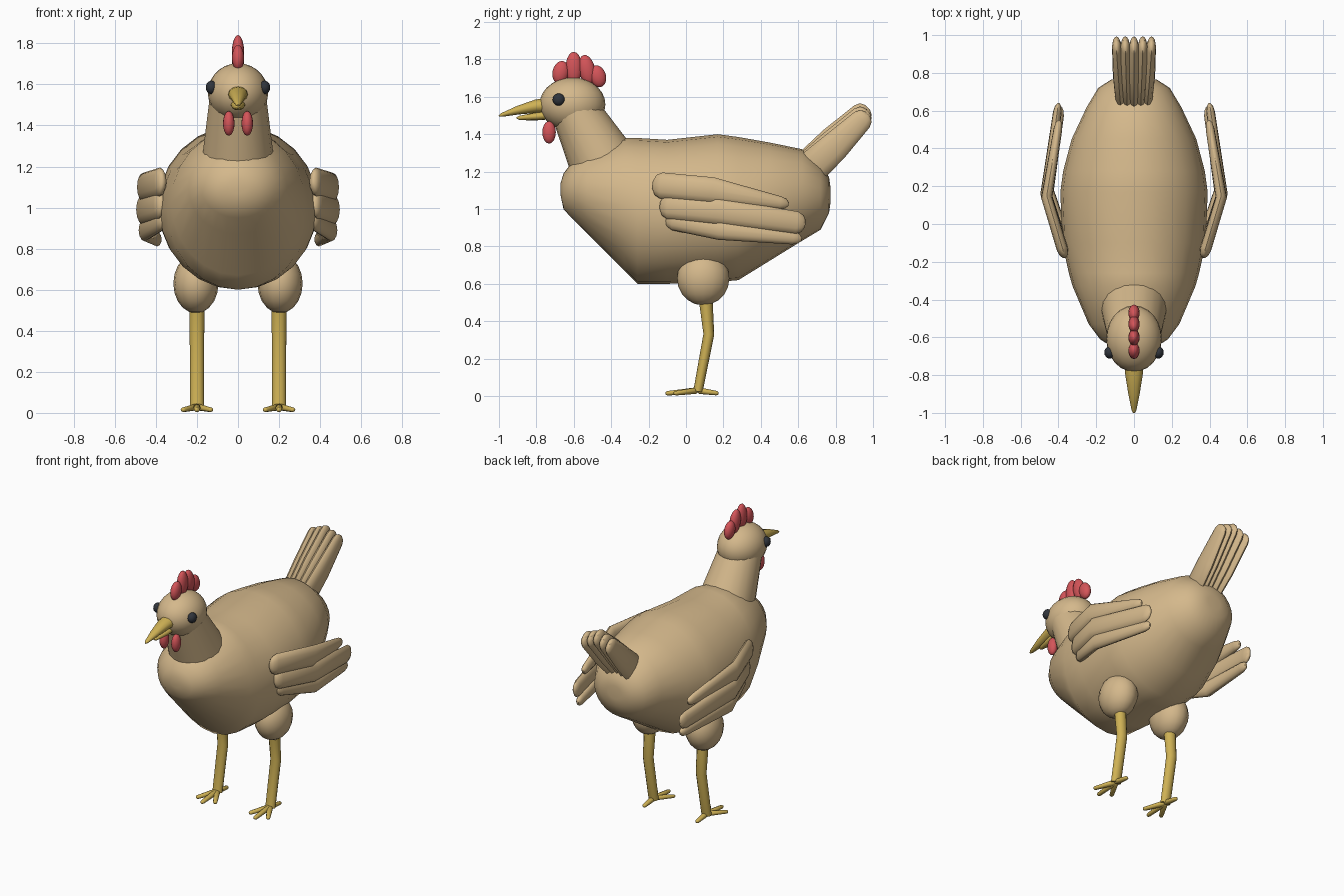
import bpy
import bmesh
from math import radians, sin, cos, pi
from mathutils import Vector, Matrix

if "Cube" in bpy.data.objects:
    bpy.data.objects.remove(bpy.data.objects["Cube"])


def material(name, rgb):
    m = bpy.data.materials.new(name)
    m.use_nodes = True
    m.diffuse_color = (*rgb, 1)
    m.node_tree.nodes["Principled BSDF"].inputs["Base Color"].default_value = (*rgb, 1)
    return m


TAN = material("tan_feathers", (0.66, 0.48, 0.26))
RED = material("comb_red", (0.66, 0.09, 0.10))
YELLOW = material("horn_yellow", (0.62, 0.44, 0.09))
BLACK = material("eye_black", (0.03, 0.035, 0.045))


def finish(name, bm, mat):
    bmesh.ops.recalc_face_normals(bm, faces=bm.faces)
    me = bpy.data.meshes.new(name)
    bm.to_mesh(me)
    bm.free()
    me.materials.append(mat)
    ob = bpy.data.objects.new(name, me)
    bpy.context.collection.objects.link(ob)
    bpy.ops.object.select_all(action="DESELECT")
    ob.select_set(True)
    bpy.context.view_layer.objects.active = ob
    bpy.ops.object.shade_smooth_by_angle(angle=radians(50))
    return ob


def loft(name, points, radii, mat, sides=12, rounded=0, axis=None):
    """Elliptical rings along a path; radii are (sideways, upright) pairs.
    rounded is the length of the domed ends that lie within the path."""
    pts = [Vector(p) for p in points]
    radii = list(radii)
    if rounded:
        for end, inner in ((0, 1), (-1, -2)):
            d = (pts[inner] - pts[end]).normalized()
            tip, r = pts[end].copy(), radii[end]
            dome = [(tip + d * rounded * (1 - cos(a)), (r[0] * sin(a), r[1] * sin(a)))
                    for a in (radians(18), radians(50), radians(90))]
            if end == 0:
                pts[:1], radii[:1] = [p for p, _ in dome], [q for _, q in dome]
            else:
                pts[-1:], radii[-1:] = [p for p, _ in dome[::-1]], [q for _, q in dome[::-1]]
    bm = bmesh.new()
    rings = []
    for i, (p, (a, b)) in enumerate(zip(pts, radii)):
        t = Vector(axis) if axis else pts[min(i + 1, len(pts) - 1)] - pts[max(i - 1, 0)]
        t.normalize()
        side = Vector((1, 0, 0))
        side = (side - t * side.dot(t)).normalized()
        up = side.cross(t)
        rings.append([bm.verts.new(p + side * a * cos(2 * pi * k / sides) + up * b * sin(2 * pi * k / sides))
                      for k in range(sides)])
    for r, s in zip(rings, rings[1:]):
        for k in range(sides):
            n = (k + 1) % sides
            bm.faces.new((r[k], r[n], s[n], s[k]))
    bm.faces.new(rings[0])
    bm.faces.new(rings[-1])
    return finish(name, bm, mat)


def ball(name, centre, size, mat, tilt=0, segments=16, rings=10):
    bm = bmesh.new()
    m = Matrix.Translation(centre) @ Matrix.Rotation(radians(tilt), 4, "X") @ Matrix.Diagonal((*size, 1))
    bmesh.ops.create_uvsphere(bm, u_segments=segments, v_segments=rings, radius=1, matrix=m)
    return finish(name, bm, mat)


# Body: stations as (y, bottom, top, half width)
stations = [(-0.67, 1.07, 1.14, 0.05), (-0.655, 1.0, 1.19, 0.11), (-0.61, 0.95, 1.25, 0.18),
            (-0.53, 0.87, 1.31, 0.24), (-0.33, 0.67, 1.38, 0.325), (-0.26, 0.60, 1.38, 0.345),
            (-0.1, 0.60, 1.37, 0.38), (0.17, 0.61, 1.40, 0.39), (0.28, 0.62, 1.385, 0.375),
            (0.45, 0.725, 1.355, 0.33), (0.62, 0.83, 1.32, 0.25), (0.72, 0.89, 1.24, 0.19),
            (0.765, 0.98, 1.17, 0.12), (0.772, 1.03, 1.12, 0.05)]
loft("body", [(0, y, (lo + hi) / 2) for y, lo, hi, _ in stations],
     [(w, (hi - lo) / 2) for _, lo, hi, w in stations], TAN, sides=24, axis=(0, 1, 0))

# Neck and head
loft("neck", [(0, -0.42, 1.20), (0, -0.59, 1.52)], [(0.18, 0.19), (0.14, 0.13)], TAN, sides=20)
ball("head", (0, -0.607, 1.56), (0.147, 0.176, 0.143), TAN, segments=24, rings=14)

# Beak
loft("upper_beak", [(0, -0.72, 1.555), (0, -0.80, 1.55), (0, -0.90, 1.528), (0, -0.985, 1.503), (0, -1.0, 1.498)],
     [(0.052, 0.042), (0.046, 0.036), (0.03, 0.023), (0.013, 0.01), (0.005, 0.004)], YELLOW)
loft("lower_beak", [(0, -0.72, 1.505), (0, -0.80, 1.495), (0, -0.89, 1.487), (0, -0.905, 1.487)],
     [(0.038, 0.025), (0.032, 0.021), (0.014, 0.012), (0.005, 0.004)], YELLOW)

# Comb lobes, fanned out
for i, (y, z, h, tilt) in enumerate([(-0.67, 1.73, 0.062, 12), (-0.60, 1.755, 0.085, 0),
                                     (-0.53, 1.745, 0.08, -12), (-0.472, 1.71, 0.06, -18)]):
    ball(f"comb_lobe_{i + 1}", (0, y, z), (0.03, 0.044, h), RED, -tilt)

# Tail fan
for i in range(-2, 3):
    drop = 0.018 * abs(i)
    loft(f"tail_feather_{i + 3}",
         [(0.034 * i, 0.65, 1.22 - drop / 2), (0.04 * i, 0.79, 1.365 - drop), (0.047 * i, 0.973, 1.545 - drop)],
         [(0.03, 0.088), (0.032, 0.08), (0.025, 0.058)], TAN, rounded=0.045)

for label, s in (("left", 1), ("right", -1)):
    # Face details
    ball(f"{label}_eye", (s * 0.129, -0.68, 1.585), (0.028, 0.033, 0.033), BLACK)
    ball(f"{label}_wattle", (s * 0.045, -0.732, 1.41), (0.028, 0.036, 0.06), RED)

    # Wing of three overlapping bent feathers: (y, z) of front, bend and tip
    wing = [((-0.18, 1.13), (0.14, 1.10), (0.55, 1.025), 0.07, 0.035, 0.0),
            ((-0.14, 1.02), (0.16, 0.99), (0.64, 0.92), 0.07, 0.06, 0.004),
            ((-0.11, 0.95), (0.18, 0.89), (0.62, 0.84), 0.055, 0.035, -0.008)]
    for i, (a, b, c, h0, h1, out) in enumerate(wing):
        loft(f"{label}_wing_feather_{i + 1}",
             [(s * (0.365 + out), *a), (s * (0.462 + out), *b), (s * (0.395 + out), *c)],
             [(0.03, h0), (0.03, h0), (0.023, h1)], TAN, rounded=0.05)

    # Leg
    ball(f"{label}_thigh", (s * 0.205, 0.092, 0.63), (0.11, 0.14, 0.145), TAN)
    loft(f"{label}_shin", [(s * 0.2, 0.105, 0.52), (s * 0.2, 0.122, 0.33), (s * 0.2, 0.064, 0.025)],
         [(0.037, 0.037), (0.035, 0.029), (0.034, 0.025)], YELLOW)
    toes = {"middle": (0, -0.11), "outer": (0.072, -0.065), "inner": (-0.072, -0.065), "back": (0, 0.175)}
    for toe, (dx, y) in toes.items():
        loft(f"{label}_{toe}_toe", [(s * 0.2, 0.062, 0.03), (s * 0.2 + dx, y, 0.014)],
             [(0.02, 0.017), (0.014, 0.012)], YELLOW, sides=8, rounded=0.012)
